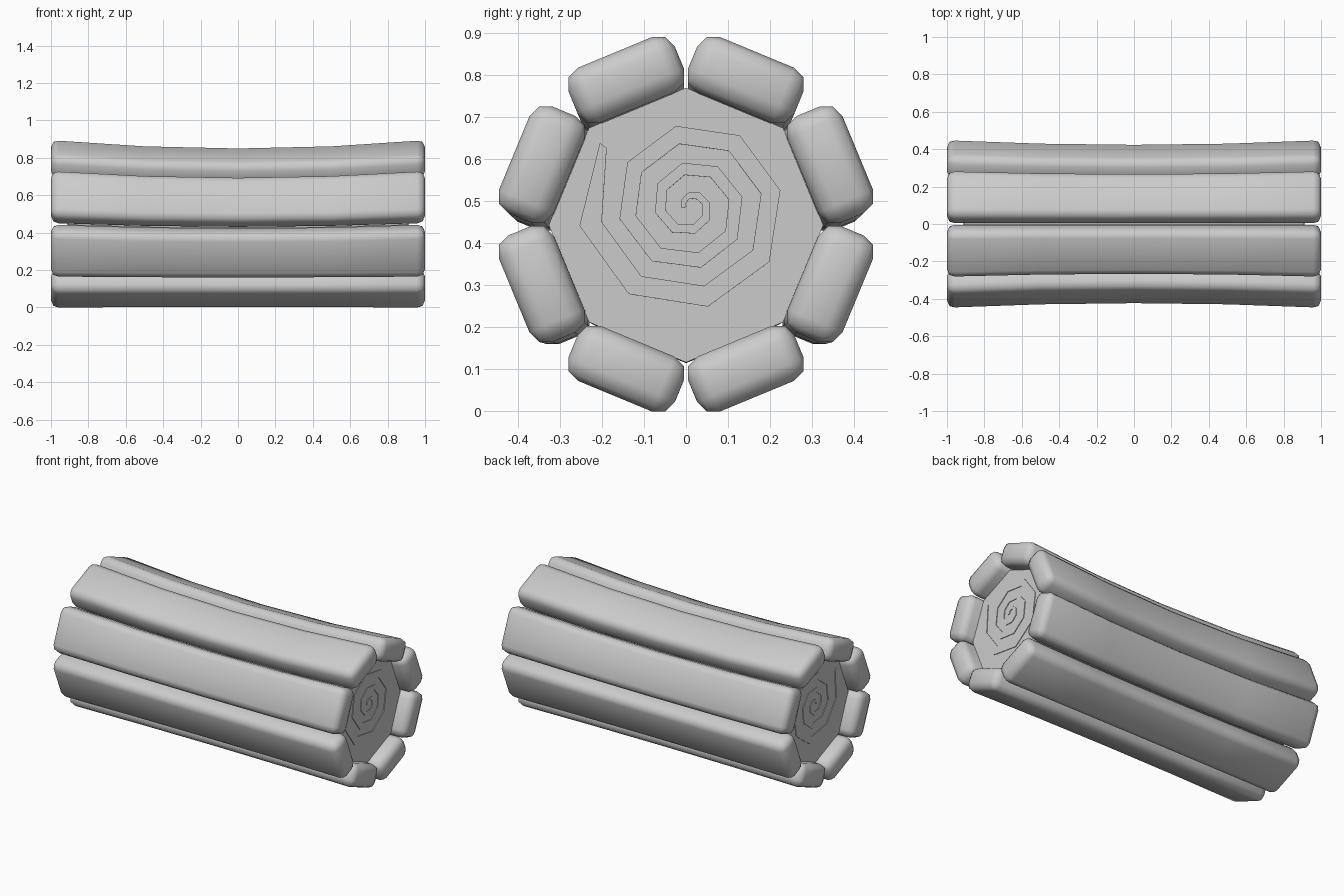
import bpy, bmesh, math
from mathutils import Matrix, Vector

cube = bpy.data.objects.get("Cube")
if cube:
    bpy.data.objects.remove(cube, do_unlink=True)

CENTRE = 0.447
INNER, OUTER, HALF_WIDTH, BEVEL = 0.303, 0.445, 0.138, 0.042
CAP_X = 0.91

grey = bpy.data.materials.new("plain grey")
grey.use_nodes = True
colour = (0.6, 0.6, 0.6, 1)
grey.diffuse_color = colour
grey.node_tree.nodes["Principled BSDF"].inputs["Base Color"].default_value = colour


def sag(co):
    """Narrow the log towards its middle and let it dip slightly."""
    u = 1 - co.x ** 2
    k = 1 - 0.055 * u
    return Vector((co.x, co.y * k, CENTRE + co.z * k - 0.0205 * u))


def finish(bm, name, smooth=True):
    for v in bm.verts:
        v.co = sag(v.co)
    bmesh.ops.recalc_face_normals(bm, faces=bm.faces)
    mesh = bpy.data.meshes.new(name)
    bm.to_mesh(mesh)
    bm.free()
    mesh.materials.append(grey)
    obj = bpy.data.objects.new(name, mesh)
    bpy.context.collection.objects.link(obj)
    if smooth:
        bpy.ops.object.select_all(action='DESELECT')
        bpy.context.view_layer.objects.active = obj
        obj.select_set(True)
        bpy.ops.object.shade_smooth_by_angle(angle=math.radians(50))
    return obj


def cut_lengthwise(bm):
    for x in (-0.5, 0, 0.5):
        bmesh.ops.bisect_plane(bm, geom=bm.verts[:] + bm.edges[:] + bm.faces[:],
                               plane_co=(x, 0, 0), plane_no=(1, 0, 0))


# Eight rounded bark planks around the core
for i in range(8):
    bm = bmesh.new()
    bmesh.ops.create_cube(bm, size=2)
    bmesh.ops.scale(bm, verts=bm.verts, vec=(1, HALF_WIDTH, (OUTER - INNER) / 2))
    bmesh.ops.bevel(bm, geom=bm.edges[:], offset=BEVEL, segments=2,
                    profile=0.5, affect='EDGES')
    cut_lengthwise(bm)
    bmesh.ops.translate(bm, verts=bm.verts, vec=(0, 0, (OUTER + INNER) / 2))
    turn = Matrix.Rotation(math.radians(22.5 + 45 * i), 3, 'X')
    bmesh.ops.rotate(bm, verts=bm.verts, cent=(0, 0, 0), matrix=turn)
    finish(bm, f"bark_plank_{i + 1}")

# Octagonal wooden core with recessed ends
bm = bmesh.new()
radius = 0.305 / math.cos(math.pi / 8)
bmesh.ops.create_cone(bm, cap_ends=True, segments=8, radius1=radius,
                      radius2=radius, depth=2 * CAP_X,
                      matrix=Matrix.Rotation(math.pi / 2, 4, 'Y'))
cut_lengthwise(bm)
finish(bm, "core", smooth=False)


# Thin spiral growth ring on each end
def spiral(name, side):
    bm = bmesh.new()
    steps, per_turn = 25, 8
    rows = []
    for i in range(steps + 1):
        u = i / steps
        angle = math.radians(145) + (steps - i) * math.tau / per_turn
        mid = 0.015 + 0.24 * u ** 1.25
        half = 0.006 + 0.022 * u if i < steps else 0.01
        row = []
        for r in (mid - half, mid + half):
            row.append(bm.verts.new((side * (CAP_X + 0.004),
                                     0.01 + r * math.cos(angle),
                                     0.045 + r * math.sin(angle))))
        rows.append(row)
    for a, b in zip(rows, rows[1:]):
        bm.faces.new((a[0], a[1], b[1], b[0]))
    ring = bmesh.ops.extrude_face_region(bm, geom=bm.faces[:])
    base = [g for g in ring["geom"] if isinstance(g, bmesh.types.BMVert)]
    bmesh.ops.translate(bm, verts=base, vec=(-side * 0.006, 0, 0))
    finish(bm, name, smooth=False)


spiral("left_growth_ring", 1)
spiral("right_growth_ring", -1)
